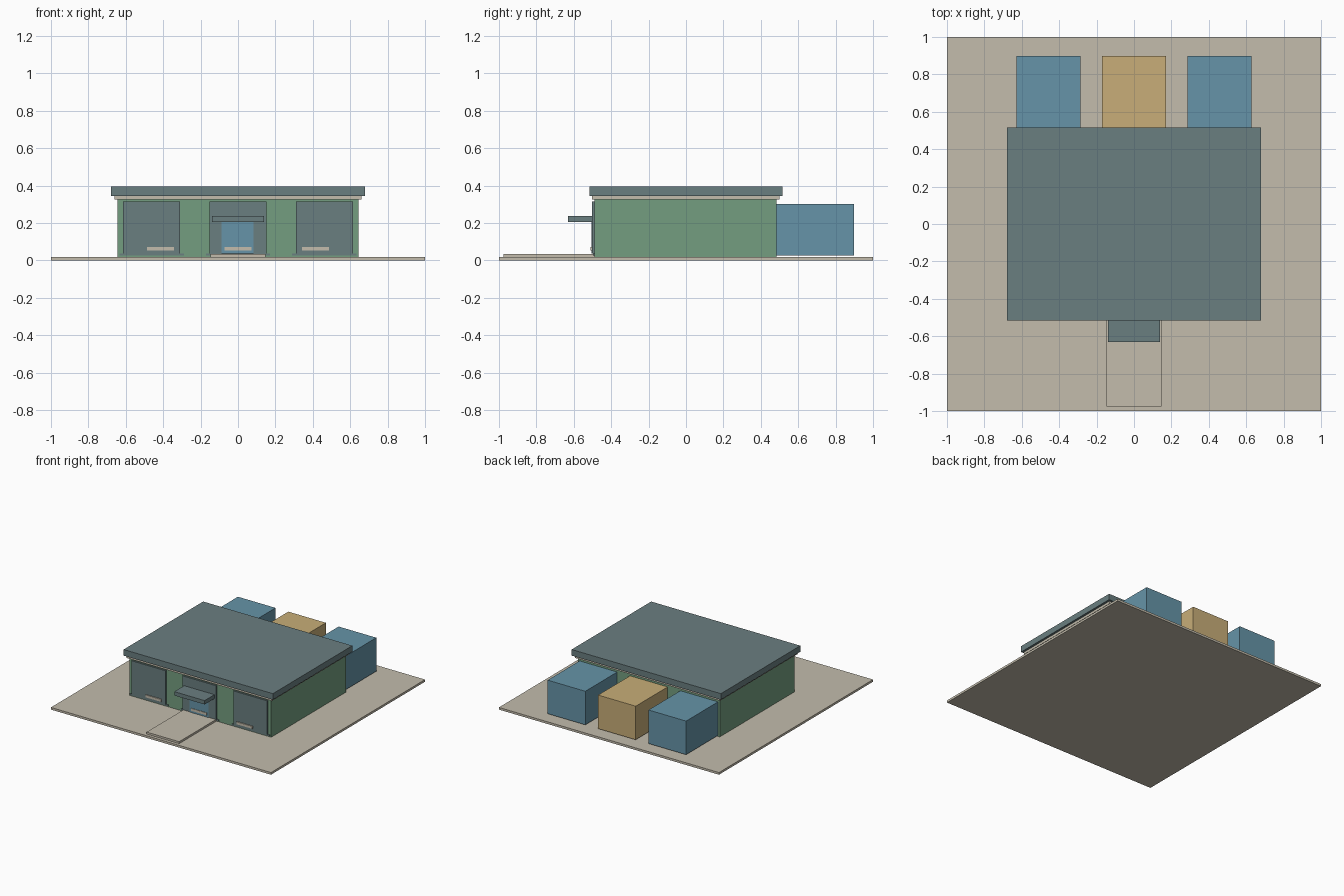
import bpy

cube = bpy.data.objects.get("Cube")
if cube:
    bpy.data.objects.remove(cube, do_unlink=True)


def material(name, *srgb):
    """Flat material from 0-255 display values."""
    color = [((c / 255 + 0.055) / 1.055) ** 2.4 for c in srgb] + [1]
    mat = bpy.data.materials.new(name)
    mat.use_nodes = True
    mat.diffuse_color = color
    mat.node_tree.nodes["Principled BSDF"].inputs["Base Color"].default_value = color
    return mat


stone = material("warm_stone", 195, 188, 172)
green = material("wall_green", 116, 158, 128)
slate = material("slate_grey", 106, 126, 128)
blue = material("soft_blue", 102, 148, 168)
gold = material("sand_gold", 200, 174, 120)


def box(name, mat, x, y, z):
    """Box spanning the given (low, high) ranges."""
    mesh = bpy.data.meshes.new(name)
    verts = [(a, b, c) for a in x for b in y for c in z]
    faces = [(0, 1, 3, 2), (4, 6, 7, 5), (0, 4, 5, 1),
             (2, 3, 7, 6), (0, 2, 6, 4), (1, 5, 7, 3)]
    mesh.from_pydata(verts, [], faces)
    mesh.materials.append(mat)
    obj = bpy.data.objects.new(name, mesh)
    bpy.context.collection.objects.link(obj)
    return obj


def around(center, half):
    return (center - half, center + half)


# Ground and entrance path
box("ground_slab", stone, (-1, 1), (-1, 1), (0, 0.018))
box("entrance_path", stone, (-0.148, 0.148), (-0.975, -0.49), (0.018, 0.034))

# Building body, cornice and roof
box("walls", green, (-0.645, 0.645), (-0.49, 0.483), (0.018, 0.325))
box("cornice", stone, (-0.66, 0.66), (-0.503, 0.5), (0.325, 0.345))
box("roof", slate, (-0.678, 0.678), (-0.516, 0.516), (0.345, 0.395))

# Front bays, each with a sill and a low plate
for name, x in (("right", -0.462), ("middle", 0), ("left", 0.462)):
    box(name + "_bay_panel", slate, around(x, 0.153), (-0.502, -0.488), (0.036, 0.314))
    box(name + "_bay_sill", slate, around(x, 0.172), (-0.496, -0.485), (0.025, 0.036))
    plate_x = x - 0.048 * (x > 0) + 0.048 * (x < 0)
    box(name + "_bay_plate", stone, around(plate_x, 0.072), (-0.51, -0.5), (0.052, 0.072))

# Entrance door and canopy
box("door", blue, (-0.088, 0.084), (-0.506, -0.5), (0.036, 0.205))
box("canopy", slate, (-0.138, 0.138), (-0.63, -0.49), (0.205, 0.237))

# Rear annexes
for name, mat, x in (("right", blue, -0.458), ("middle", gold, 0), ("left", blue, 0.458)):
    box(name + "_annex", mat, around(x, 0.171), (0.48, 0.897), (0.026, 0.302))
